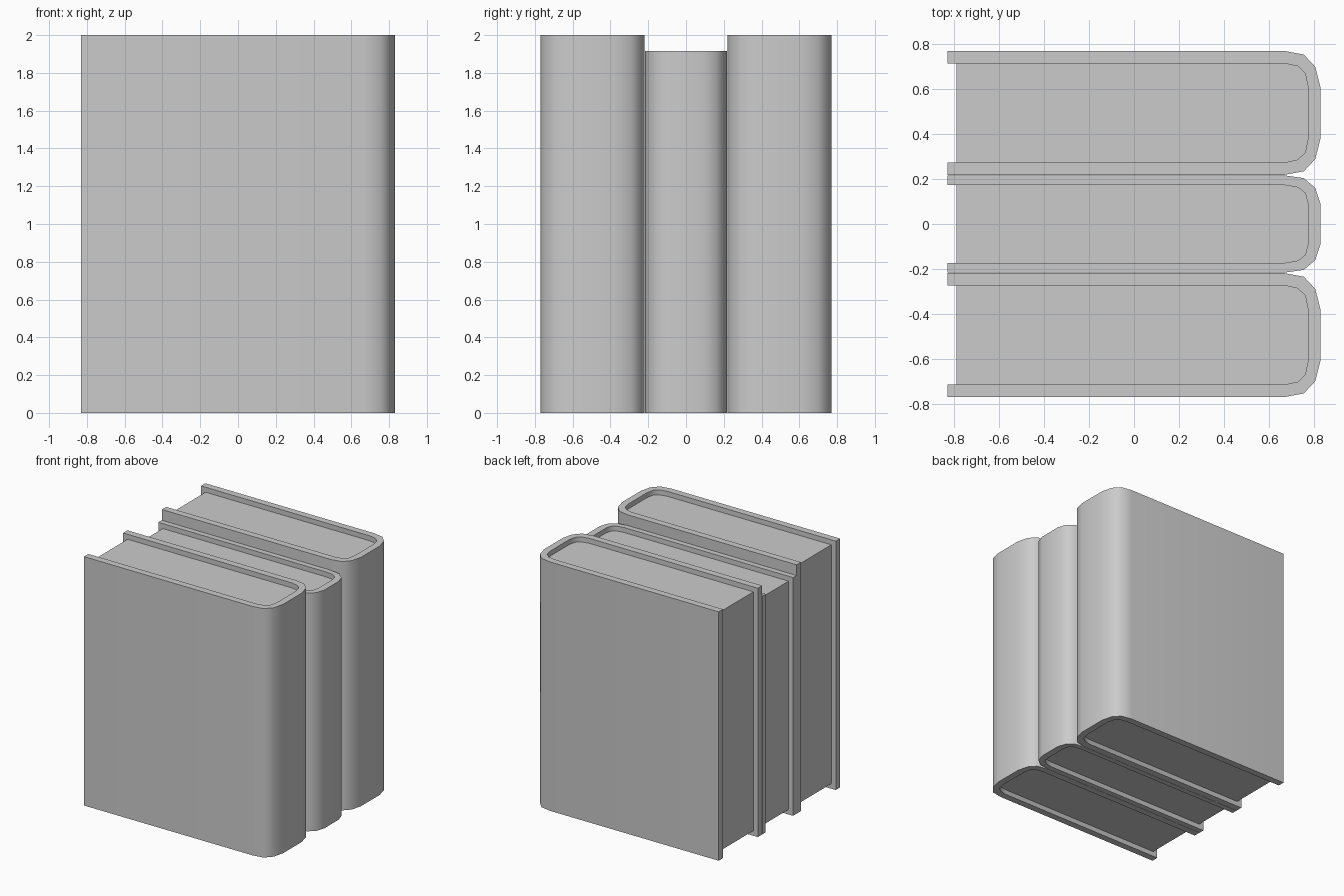
import bpy, bmesh, math

if "Cube" in bpy.data.objects:
    bpy.data.objects.remove(bpy.data.objects["Cube"])

# Half profiles of a book seen from above: fore edge to spine (x, y)
OUTER = [(-0.83, 0.276), (0.67, 0.276), (0.757, 0.260), (0.808, 0.205), (0.83, 0.118)]
INNER = [(-0.83, 0.221), (0.67, 0.221), (0.73, 0.208), (0.763, 0.176), (0.775, 0.118)]
PAGES = [(-0.79, 0.221)] + INNER[1:]


def mirrored(half):
    """Complete a half profile by mirroring it across the book's middle."""
    return half + [(x, -y) for x, y in reversed(half)]


def prism(name, points, z0, z1):
    """Extrude a closed outline from z0 to z1."""
    bm = bmesh.new()
    face = bm.faces.new([bm.verts.new((x, y, z0)) for x, y in points])
    ext = bmesh.ops.extrude_face_region(bm, geom=[face])
    verts = [v for v in ext["geom"] if isinstance(v, bmesh.types.BMVert)]
    bmesh.ops.translate(bm, verts=verts, vec=(0, 0, z1 - z0))
    bmesh.ops.recalc_face_normals(bm, faces=bm.faces)
    mesh = bpy.data.meshes.new(name)
    bm.to_mesh(mesh)
    bm.free()
    obj = bpy.data.objects.new(name, mesh)
    bpy.context.collection.objects.link(obj)
    bpy.ops.object.select_all(action='DESELECT')
    obj.select_set(True)
    bpy.context.view_layer.objects.active = obj
    bpy.ops.object.shade_smooth_by_angle(angle=math.radians(45))
    return obj


def book(name, y, thickness, height):
    """A wrapped cover with a recessed page block."""
    def outline(pts):
        return [(px, py * thickness + y) for px, py in pts]
    inset = 0.04
    cover = mirrored(OUTER) + mirrored(INNER)[::-1]
    prism(name + "_cover", outline(cover), 0, height)
    prism(name + "_pages", outline(mirrored(PAGES)), inset, height - inset)


# Two thick books around a thinner, shorter one
book("front_book", -0.495, 1.0, 2.0)
book("middle_book", 0.0, 0.785, 1.915)
book("back_book", 0.495, 1.0, 2.0)
